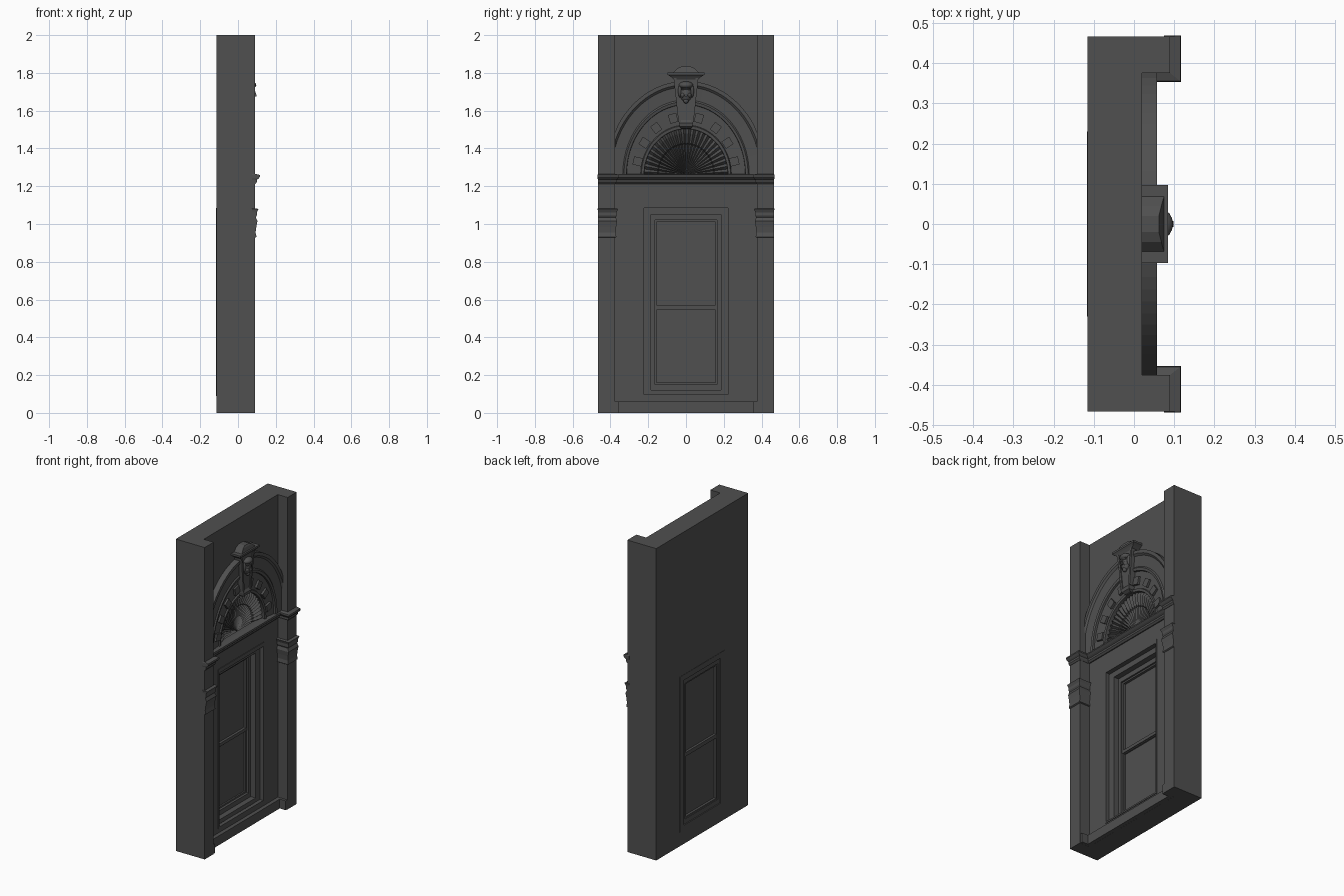
import bpy, bmesh
from math import sin, cos, pi, radians
from mathutils import Matrix, Vector

if "Cube" in bpy.data.objects:
    bpy.data.objects.remove(bpy.data.objects["Cube"])

STONE = bpy.data.materials.new("dark_stone")
STONE.diffuse_color = (0.08, 0.08, 0.08, 1)
STONE.use_nodes = True
STONE.node_tree.nodes["Principled BSDF"].inputs["Base Color"].default_value = STONE.diffuse_color

def make(name, verts, faces):
    me = bpy.data.meshes.new(name)
    me.from_pydata(verts, [], faces)
    me.update()
    ob = bpy.data.objects.new(name, me)
    bpy.context.collection.objects.link(ob)
    return ob

def loft(name, sections):
    """Stack of rectangles: (z, y0, y1, x0, x1)."""
    v, f = [], []
    for z, y0, y1, x0, x1 in sections:
        v += [(x0, y0, z), (x1, y0, z), (x1, y1, z), (x0, y1, z)]
    n = len(sections)
    for i in range(n - 1):
        for k in range(4):
            a, b = i * 4 + k, i * 4 + (k + 1) % 4
            f.append((a, b, b + 4, a + 4))
    f += [(3, 2, 1, 0), tuple(range(4 * n - 4, 4 * n))]
    return make(name, v, f)

def box(name, y0, y1, z0, z1, x0, x1):
    return loft(name, [(z0, y0, y1, x0, x1), (z1, y0, y1, x0, x1)])

def prism(name, lower, upper):
    """Solid between two matching outlines."""
    n = len(lower)
    f = [(i, (i + 1) % n, (i + 1) % n + n, i + n) for i in range(n)]
    ob = make(name, lower + upper, f + [tuple(range(n))[::-1], tuple(range(n, 2 * n))])
    return fix_normals(ob)

def fix_normals(ob):
    bm = bmesh.new()
    bm.from_mesh(ob.data)
    if ob.name != "shell":
        bmesh.ops.recalc_face_normals(bm, faces=bm.faces)
    elif sum(fc.normal.x for fc in bm.faces) < 0:
        bmesh.ops.reverse_faces(bm, faces=bm.faces)
    bm.to_mesh(ob.data)
    bm.free()
    return ob

def frame(name, outer, inner, x0, x1):
    """Rectangular frame, outer/inner = (half width, z0, z1)."""
    v = []
    for x in (x0, x1):
        for h, a, b in (outer, inner):
            v += [(x, -h, a), (x, h, a), (x, h, b), (x, -h, b)]
    f = []
    for k in range(4):
        m = (k + 1) % 4
        f += [(k, k + 4, m + 4, m), (8 + k, 8 + m, 12 + m, 12 + k),
              (k, m, m + 8, k + 8), (k + 4, k + 12, m + 12, m + 4)]
    return make(name, v, f)

CZ = 1.262   # springing line of the arch

def arch(name, profile, n=40, ylim=0.375):
    """Sweep closed profile of (half width, rise, x) round a half ellipse."""
    v, f, m = [], [], len(profile)
    for i in range(n + 1):
        t = pi * i / n
        for a, b, x in profile:
            v.append((x, max(-ylim, min(ylim, a * cos(t))), CZ + b * sin(t)))
    for i in range(n):
        for k in range(m):
            p, q = i * m + k, i * m + (k + 1) % m
            f.append((p, q, q + m, p + m))
    f += [tuple(range(m))[::-1], tuple(range(n * m, n * m + m))]
    return make(name, v, f)

# Wall with its two pilasters in one U-shaped plan
plan = [(-0.115, -0.466), (0.09, -0.466), (0.09, -0.375), (0.02, -0.375),
        (0.02, 0.375), (0.09, 0.375), (0.09, 0.466), (-0.115, 0.466)]
wall = prism("wall", [(x, y, 0) for x, y in plan], [(x, y, 2) for x, y in plan])

# Window opening and shallow shell niche
def half_ellipse(x):
    return [(x, 0.225 * cos(pi * i / 32), CZ + 0.245 * sin(pi * i / 32)) for i in range(33)]
cutters = [fix_normals(box("opening_cutter", -0.23, 0.23, 0.09, 1.085, -0.3, 0.3)),
           prism("niche_cutter", half_ellipse(-0.04), half_ellipse(0.08))]
for c in cutters:
    bpy.context.view_layer.objects.active = wall
    mod = wall.modifiers.new("cut", 'BOOLEAN')
    mod.operation, mod.solver, mod.object = 'DIFFERENCE', 'EXACT', c
    bpy.ops.object.modifier_apply(modifier=mod.name)
    bpy.data.objects.remove(c)

# Stepped window frames, sashes and panes
frame("window_head_surround", (0.23, 0.088, 1.11), (0.222, 0.098, 1.085), 0.0, 0.024)
frame("window_outer_frame", (0.23, 0.09, 1.085), (0.185, 0.12, 1.05), -0.117, -0.005)
frame("window_inner_frame", (0.186, 0.119, 1.051), (0.165, 0.15, 1.02), -0.11, -0.04)
frame("upper_sash", (0.166, 0.55, 1.025), (0.155, 0.57, 1.01), -0.105, -0.05)
frame("lower_sash", (0.166, 0.149, 0.56), (0.155, 0.16, 0.545), -0.105, -0.056)
box("window_pane", -0.166, 0.166, 0.149, 1.025, -0.09, -0.066)
box("sill_base", -0.376, 0.376, 0.0005, 0.06, -0.1, 0.045)

# Bracket capitals, cornice returns and plinths on the pilasters
CORNICE = [(1.212, 0.002), (1.222, 0.010), (1.234, 0.010), (1.240, 0.018),
           (1.250, 0.027), (1.260, 0.025), (1.266, 0.0)]
CAPITAL = [(0.928, 0.002), (0.932, 0.008), (0.955, 0.003), (0.985, 0.007), (1.015, 0.013),
           (1.035, 0.004), (1.045, 0.010), (1.062, 0.010), (1.080, 0.019), (1.083, 0.0)]
for s, side in ((1, "right"), (-1, "left")):
    def ring(z, o):
        edge = 0.4655 if o < 0.017 else 0.468
        return (z, *sorted((s * (0.375 - o * 0.8), s * edge)), 0.075, 0.09 + o)
    def ring_inner(z, o):
        return (z, *sorted((s * (0.375 - o * 0.8), s * 0.40)), 0.0, 0.08)
    for nm, prof in (("cornice_return_", CORNICE), ("capital_", CAPITAL)):
        loft(nm + side, [ring(z, o) for z, o in prof])
        loft(nm + "inner_" + side, [ring_inner(z, o) for z, o in prof])
    box("plinth_step_" + side, *sorted((s * 0.358, s * 0.38)), 0.0005, 0.06, -0.05, 0.088)

# Cornice between the pilasters
loft("cornice", [(z, -0.376, 0.376, 0.0, 0.024 + 1.2 * o) for z, o in CORNICE])

# Arch mouldings
arch("arch_outer_moulding", [(0.425, 0.495, 0.0), (0.425, 0.495, 0.057), (0.405, 0.475, 0.057),
     (0.395, 0.463, 0.047), (0.335, 0.395, 0.043), (0.328, 0.386, 0.05),
     (0.315, 0.37, 0.046), (0.31, 0.365, 0.0)])
arch("arch_block_band", [(0.316, 0.371, 0.0), (0.316, 0.371, 0.034), (0.24, 0.262, 0.028),
     (0.236, 0.258, 0.036), (0.222, 0.242, 0.034), (0.22, 0.24, -0.03)])

# Square blocks round the arch
for s in (1, -1):
    for i, deg in enumerate((13, 33, 53, 75)):
        t = radians(deg)
        y, z = 0.262 * cos(t), 0.308 * sin(t)
        b = box("arch_block_%s%d" % ("r" if s > 0 else "l", i), -0.022, 0.022, -0.024, 0.024, 0.0, 0.044)
        b.data.transform(Matrix.Translation((0, s * y, CZ + z)) @
                         Matrix.Rotation(s * (t - pi / 2), 4, 'X'))

# Fluted shell
RAD = [(0.0, -0.005, 0.0), (0.2, -0.014, 0.004), (0.5, -0.014, 0.007),
       (0.66, -0.006, 0.009), (0.68, 0.002, 0.007), (0.9, 0.016, 0.010), (1.0, 0.012, 0.006)]
N = 52
v, f = [], []
for r, x, amp in RAD:
    for i in range(N + 1):
        t = pi * i / N
        rr = r * (1 if i % 2 else 0.975)
        v.append((x + amp * (1 if i % 2 else -1), 0.226 * rr * cos(t), CZ + 0.246 * rr * sin(t)))
for j in range(len(RAD) - 1):
    for i in range(N):
        a = j * (N + 1) + i
        f.append((a, a + N + 1, a + N + 2, a + 1))
make("shell", v, f)

# Keystone with cap
loft("keystone", [(z, -h, h, 0.0, x) for z, h, x in
     ((1.505, 0.024, 0.05), (1.515, 0.034, 0.066), (1.535, 0.037, 0.07), (1.55, 0.035, 0.06),
      (1.66, 0.048, 0.062), (1.775, 0.062, 0.066))])
for s in (1, -1):
    loft("keystone_edge", [(z, *sorted((s * (h - 0.01), s * (h + 0.004))), 0.0, x) for z, h, x in
         ((1.54, 0.036, 0.066), (1.66, 0.049, 0.068), (1.775, 0.062, 0.072))])
loft("keystone_cap", [(z, -h, h, 0.0, x) for z, h, x in
     ((1.765, 0.062, 0.066), (1.78, 0.082, 0.076), (1.79, 0.097, 0.085), (1.802, 0.097, 0.085))])
# Low pediment on the cap
loft("keystone_cap_top", [(1.80, -0.07, 0.07, 0.0, 0.075), (1.825, -0.045, 0.045, 0.0, 0.068),
                          (1.835, -0.02, 0.02, 0.0, 0.062)])

# Carved mask on the keystone
def ball(name, loc, scale):
    bpy.ops.mesh.primitive_uv_sphere_add(segments=16, ring_count=10)
    ob = bpy.context.object
    ob.name = name
    ob.data.transform(Matrix.Translation(Vector(loc)) @ Matrix.Diagonal((*scale, 1)))
    bpy.ops.object.shade_smooth()
ball("mask_head", (0.062, 0, 1.692), (0.027, 0.032, 0.047))
ball("mask_hair", (0.064, 0, 1.735), (0.033, 0.038, 0.02))
ball("mask_chin", (0.07, 0, 1.652), (0.014, 0.014, 0.014))
for s in (1, -1):
    ball("mask_cheek", (0.074, s * 0.016, 1.683), (0.014, 0.012, 0.014))
    ball("mask_side_hair", (0.062, s * 0.032, 1.705), (0.016, 0.01, 0.035))
loft("mask_nose", [(1.676, -0.008, 0.008, 0.07, 0.097), (1.682, -0.007, 0.007, 0.07, 0.098),
                   (1.712, -0.003, 0.003, 0.07, 0.088)])
loft("mask_brow", [(1.709, -0.024, 0.024, 0.06, 0.083), (1.717, -0.026, 0.026, 0.06, 0.09)])

# Outward normals and dark stone colour on all parts
for ob in bpy.data.objects:
    fix_normals(ob)
    ob.data.materials.clear()
    ob.data.materials.append(STONE)
